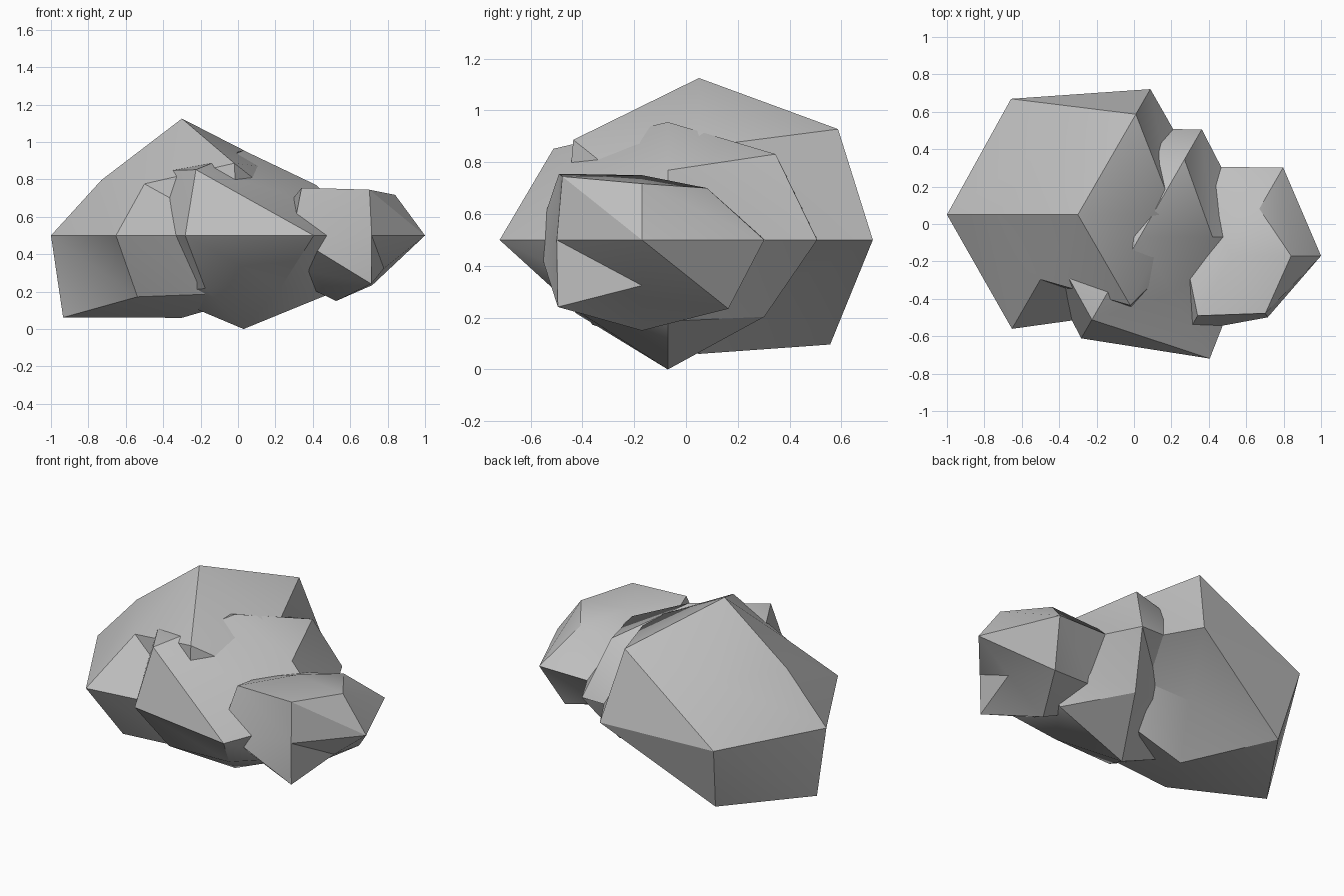
import bpy, bmesh
from math import cos, sin, pi, radians

cube = bpy.data.objects.get("Cube")
if cube:
    bpy.data.objects.remove(cube, do_unlink=True)

SIDES = 6
MID_Z = 0.5       # height shared by all the widest rings
SQUASH = 0.69     # vertical flattening

stone = bpy.data.materials.new("stone_grey")
stone.diffuse_color = (0.52, 0.52, 0.52, 1)
stone.use_nodes = True
bsdf = stone.node_tree.nodes["Principled BSDF"]
bsdf.inputs["Base Color"].default_value = (0.52, 0.52, 0.52, 1)
bsdf.inputs["Roughness"].default_value = 0.9


def boulder(name, centre, top, upper, middle, lower, bottom):
    """Six-sided squashed ball; each ring lists its radii anticlockwise from +x."""
    bm = bmesh.new()
    cx, cy = centre

    def ring(radii, slope):
        return [bm.verts.new((cx + r * cos(i * pi / 3), cy + r * sin(i * pi / 3),
                              MID_Z + slope * r * SQUASH))
                for i, r in enumerate(radii)]

    up, mid, low = ring(upper, 1), ring(middle, 0), ring(lower, -1)
    apex = bm.verts.new((cx, cy, top))
    base = bm.verts.new((cx, cy, bottom))
    for i in range(SIDES):
        j = (i + 1) % SIDES
        bm.faces.new((up[i], up[j], apex))
        bm.faces.new((low[j], low[i], base))
        for a, b in ((up, mid), (mid, low)):
            bm.faces.new((a[i], b[j], a[j]))
            bm.faces.new((a[i], b[i], b[j]))
    mesh = bpy.data.meshes.new(name)
    bm.to_mesh(mesh)
    bm.free()
    mesh.materials.append(stone)
    obj = bpy.data.objects.new(name, mesh)
    bpy.context.collection.objects.link(obj)
    bpy.ops.object.select_all(action='DESELECT')
    obj.select_set(True)
    bpy.context.view_layer.objects.active = obj
    bpy.ops.object.shade_smooth_by_angle(angle=radians(30))


# Tall boulder
boulder("large_boulder", (-0.30, 0.05), 1.125,
        upper=(0.52, 0.62, 0.41, 0.43, 0.40, 0.56),
        middle=(0.77, 0.775, 0.715, 0.70, 0.705, 0.60),
        lower=(0.45, 0.30, 0.585, 0.635, 0.475, 0.45),
        bottom=0.06)

# Middle boulder, wedged between the other two
boulder("middle_boulder", (0.03, -0.07), 0.955,
        upper=(0.39, 0.48, 0.40, 0.50, 0.51, 0.35),
        middle=(0.63, 0.665, 0.67, 0.59, 0.625, 0.75),
        lower=(0.455, 0.43, 0.24, 0.45, 0.41, 0.40),
        bottom=0.0)

# Low flat-topped boulder
boulder("small_boulder", (0.525, -0.17), 0.75,
        upper=(0.315, 0.29, 0.23, 0.25, 0.37, 0.355),
        middle=(0.475, 0.545, 0.55, 0.45, 0.47, 0.38),
        lower=(0.255, 0.385, 0.30, 0.30, 0.28, 0.375),
        bottom=0.15)
